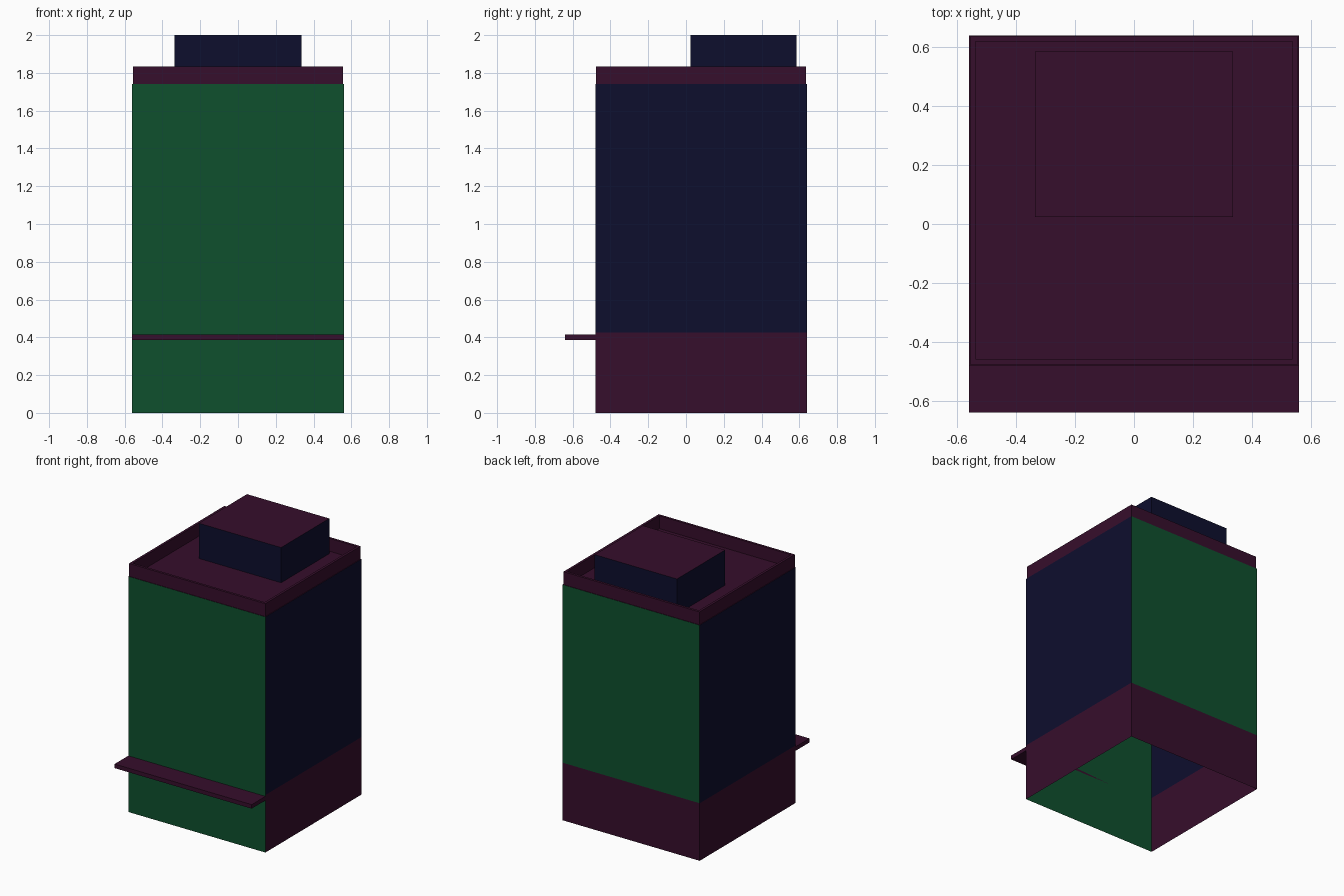
import bpy, bmesh

if "Cube" in bpy.data.objects:
    bpy.data.objects.remove(bpy.data.objects["Cube"])


def material(name, rgb):
    m = bpy.data.materials.new(name)
    m.diffuse_color = (*rgb, 1.0)
    m.use_nodes = True
    m.node_tree.nodes["Principled BSDF"].inputs["Base Color"].default_value = m.diffuse_color
    return m


green = material("green", (0.0044, 0.080, 0.027))
plum = material("plum", (0.037, 0.0044, 0.025))
navy = material("navy", (0.004, 0.0044, 0.027))

CY = 0.08      # centre of the tower in y
HALF = 0.56    # half width of the tower
BASE = 0.425   # top of the ground floor
ROOF = 1.74    # roof level


def finish(name, bm, mats):
    mesh = bpy.data.meshes.new(name)
    bm.to_mesh(mesh)
    bm.free()
    for m in mats:
        mesh.materials.append(m)
    obj = bpy.data.objects.new(name, mesh)
    bpy.context.collection.objects.link(obj)
    return obj


def square(bm, half, z):
    return [bm.verts.new((x * half, CY + y * half, z))
            for x, y in ((-1, -1), (1, -1), (1, 1), (-1, 1))]


def bridge(bm, a, b):
    # four quads joining two square loops
    return [bm.faces.new((a[i], a[(i + 1) % 4], b[(i + 1) % 4], b[i]))
            for i in range(4)]


def box(name, x, y, z, mats, top_index=0):
    bm = bmesh.new()
    bmesh.ops.create_cube(bm, size=1)
    for v in bm.verts:
        v.co = [r[0] if c < 0 else r[1] for c, r in zip(v.co, (x, y, z))]
    bm.normal_update()
    for f in bm.faces:
        if f.normal.z > 0.5:
            f.material_index = top_index
    return finish(name, bm, mats)


# Tower shell, open underneath, with a flat roof
bm = bmesh.new()
loops = [square(bm, HALF, z) for z in (0, BASE, ROOF)]
bridge(bm, loops[0], loops[1])
bridge(bm, loops[1], loops[2])
bm.faces.new(loops[2])
bm.normal_update()
for f in bm.faces:
    n, low = f.normal, f.calc_center_median().z < BASE
    if n.y < -0.5:
        f.material_index = 0                  # front wall
    elif n.z > 0.5 or low:
        f.material_index = 1                  # roof and ground floor
    else:
        f.material_index = 0 if n.y > 0.5 else 2
finish("tower_walls", bm, [green, plum, navy])

# Parapet around the roof
bm = bmesh.new()
rings = [square(bm, h, z) for h, z in
         ((0.556, ROOF), (0.556, 1.835), (0.538, 1.835), (0.538, ROOF))]
for a, b in zip(rings, rings[1:]):
    bridge(bm, a, b)
finish("parapet", bm, [plum])

# Rooftop housing and front canopy
box("rooftop_housing", (-0.336, 0.336), (0.023, 0.585), (ROOF, 2.0), [navy, plum], 1)
box("front_canopy", (-HALF, HALF), (-0.64, -0.48), (0.385, 0.415), [plum])
